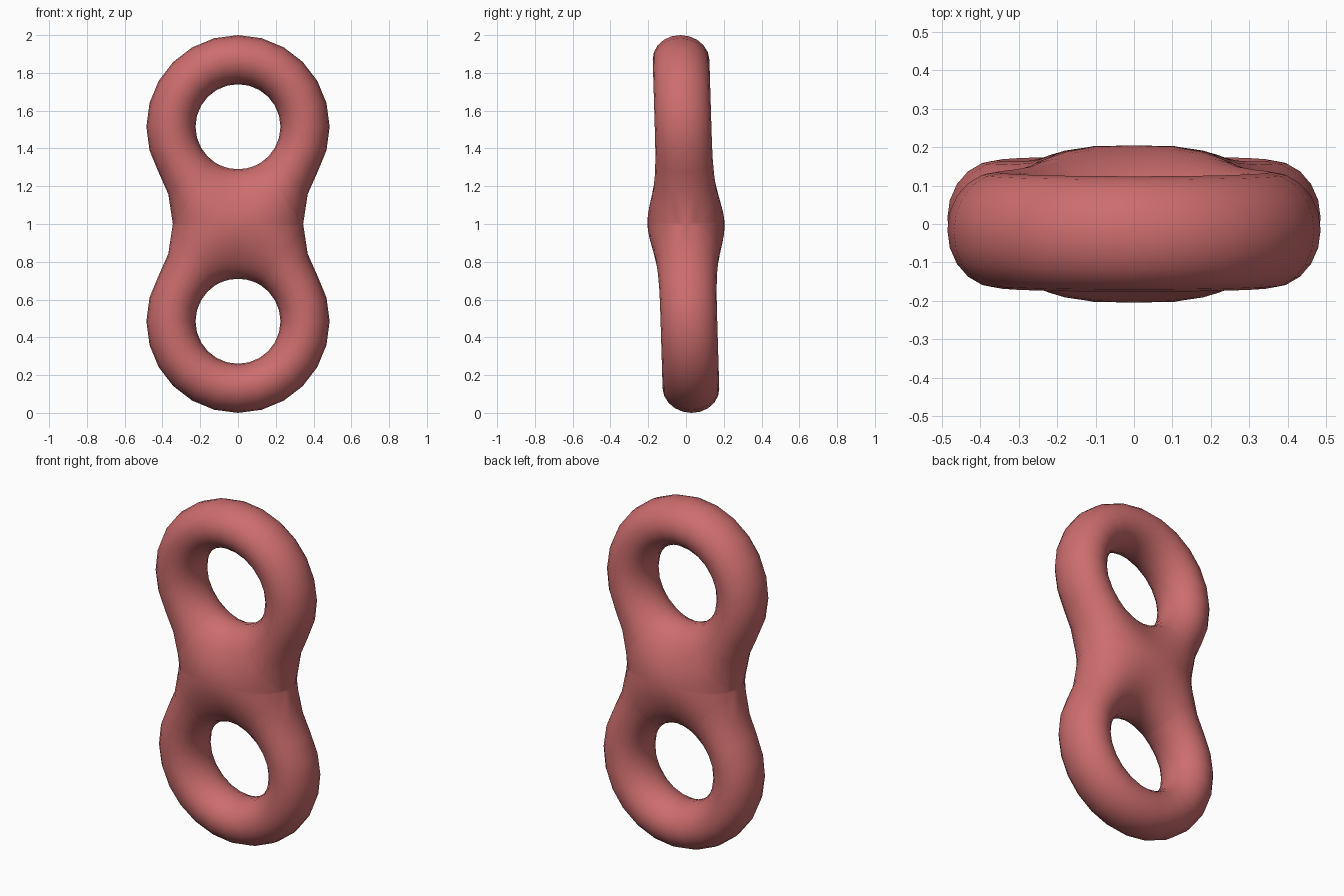
import bpy, bmesh
from math import sin, cos, pi, atan2, hypot, exp, log, sqrt, radians

cube = bpy.data.objects.get("Cube")
if cube:
    bpy.data.objects.remove(cube, do_unlink=True)

HOLE_Z = 0.515      # ring centre above the waist
HOLE_R = 0.225
RING_R = 0.485
WAIST = 0.345       # half width at the waist
TILT = -0.03        # slight lean of the whole body
# Neck fillet: an arc tangent to the ring and to the waist
NECK_R = (WAIST**2 + HOLE_Z**2 - RING_R**2) / (2 * (RING_R - WAIST))
NECK_X = WAIST + NECK_R
STEPS = 10


def smooth_min(a, b, k=0.04):
    return -k * log(exp(-a / k) + exp(-b / k))


def rim_distance(x, z):
    """Distance inward from the outer outline."""
    x = abs(x)
    on_neck = x * HOLE_Z + (z - HOLE_Z) * NECK_X < 0
    near = hypot(x - NECK_X, z) - NECK_R if on_neck else RING_R - hypot(x, z - HOLE_Z)
    return smooth_min(near, hypot(x + NECK_X, z) - NECK_R)


def half_thickness(x, z):
    """Rounded section between the hole and the outline, swelling at the waist."""
    inner = smooth_min(hypot(x, z - HOLE_Z) - HOLE_R, hypot(x, z + HOLE_Z) - HOLE_R)
    s = inner / (inner + rim_distance(x, z))
    swell = 0.055 * exp(-(z / 0.2)**2) * (1 - 0.5 * min(1, (x / WAIST)**2))
    return (0.15 + swell) * sqrt(max(0, 4 * s * (1 - s)))


def reach(a):
    """Length of a ray from the hole centre to the outline or the waist plane."""
    if a >= waist_angle - 1e-6:
        return -HOLE_Z / cos(a)
    if a > atan2(NECK_X, -HOLE_Z):
        b = NECK_X * sin(a) - HOLE_Z * cos(a)
        return b - sqrt(max(0, b * b - NECK_X**2 - HOLE_Z**2 + NECK_R**2))
    return RING_R


# Ray angles from the crown down to the waist, then across the waist
waist_angle = atan2(WAIST, -HOLE_Z)
angles = [radians(15 * i) for i in range(9)] + [radians(134)]
angles += [atan2(WAIST * cos(i * pi / 10), -HOLE_Z) for i in range(5)] + [pi]

# Four mirrored quarters on each side make the double ring
bm = bmesh.new()
for side in (1, -1):
    for front in (1, -1):
        for up in (1, -1):
            rows = []
            for a in angles:
                row = []
                for j in range(STEPS + 1):
                    r = HOLE_R + (reach(a) - HOLE_R) * (1 - cos(pi * j / STEPS)) / 2
                    x, z = r * sin(a), HOLE_Z + r * cos(a)
                    at_rim = j == 0 or (j == STEPS and a <= waist_angle + 1e-6)
                    y = 0 if at_rim else half_thickness(x, z)
                    row.append(bm.verts.new((side * x, front * y + TILT * up * z, 1 + up * z)))
                rows.append(row)
            for p, q in zip(rows, rows[1:]):
                for j in range(STEPS):
                    bm.faces.new((p[j], p[j + 1], q[j + 1], q[j]))
bmesh.ops.remove_doubles(bm, verts=bm.verts, dist=0.0005)
bmesh.ops.recalc_face_normals(bm, faces=bm.faces)

mesh = bpy.data.meshes.new("double_ring")
bm.to_mesh(mesh)
bm.free()
mesh.polygons.foreach_set("use_smooth", [True] * len(mesh.polygons))
ring = bpy.data.objects.new("double_ring", mesh)
bpy.context.collection.objects.link(ring)

# Single soft red colour
red = bpy.data.materials.new("soft_red")
red.use_nodes = True
red.diffuse_color = (0.61, 0.153, 0.155, 1)
red.node_tree.nodes["Principled BSDF"].inputs["Base Color"].default_value = red.diffuse_color
mesh.materials.append(red)
